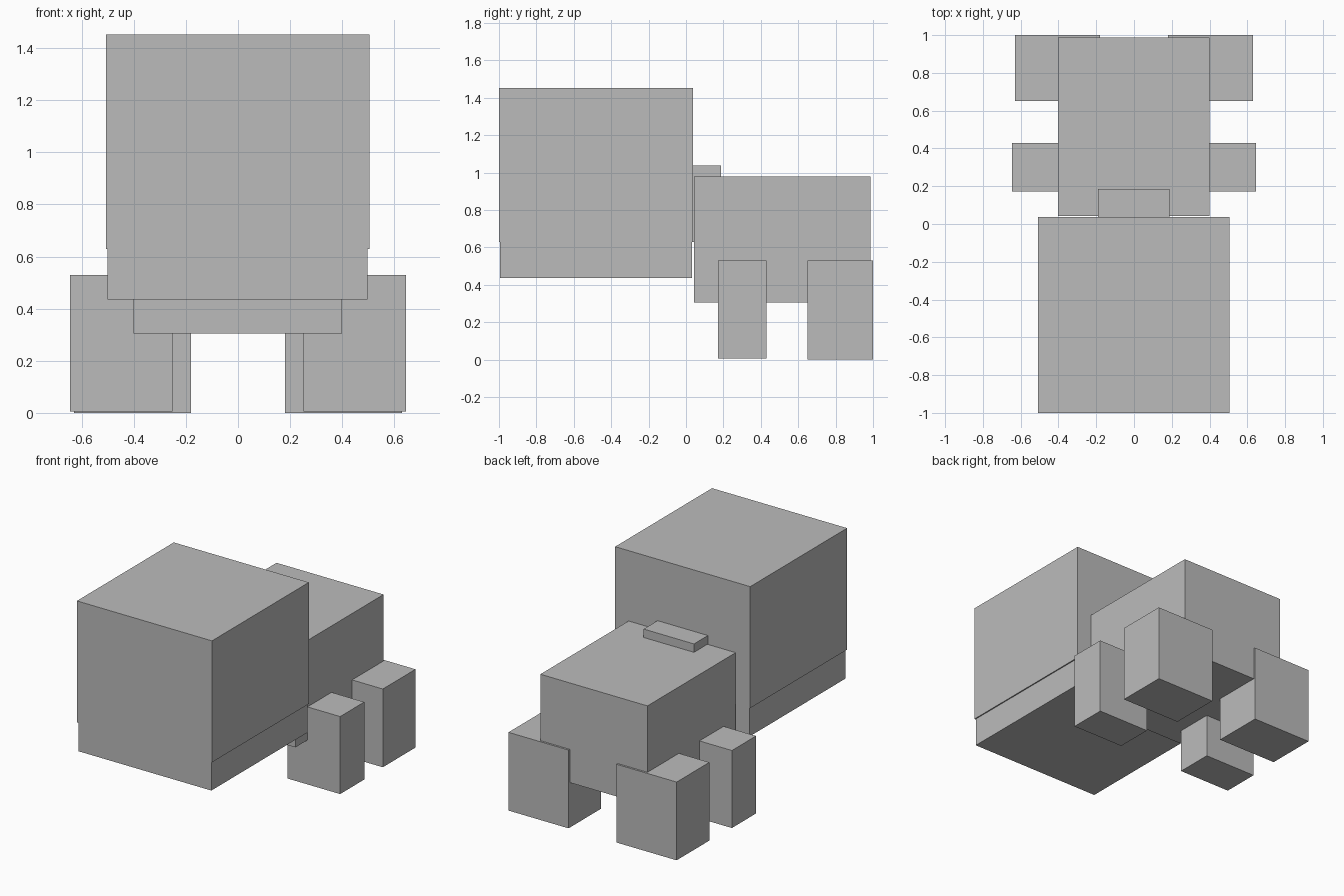
import bpy
import bmesh
from mathutils import Vector

default = bpy.data.objects.get("Cube")
if default:
    bpy.data.objects.remove(default, do_unlink=True)

# Single plain colour
grey = bpy.data.materials.new("plain_grey")
grey.use_nodes = True
colour = (0.5, 0.5, 0.5, 1)
grey.diffuse_color = colour
grey.node_tree.nodes["Principled BSDF"].inputs["Base Color"].default_value = colour


def box(name, x, y, z):
    """Axis-aligned box from (min, max) ranges, origin at its centre."""
    low, high = Vector((x[0], y[0], z[0])), Vector((x[1], y[1], z[1]))
    size = high - low
    bm = bmesh.new()
    bmesh.ops.create_cube(bm, size=1)
    bmesh.ops.scale(bm, vec=size, verts=bm.verts)
    mesh = bpy.data.meshes.new(name)
    bm.to_mesh(mesh)
    bm.free()
    mesh.materials.append(grey)
    obj = bpy.data.objects.new(name, mesh)
    obj.location = (low + high) / 2
    bpy.context.collection.objects.link(obj)
    return obj


# Head and the slightly smaller jaw below it
box("head", (-0.507, 0.505), (-1, 0.037), (0.63, 1.453))
box("jaw", (-0.5, 0.497), (-0.995, 0.033), (0.435, 0.63))

# Body, and the neck that joins it to the head
box("body", (-0.402, 0.4), (0.043, 0.987), (0.305, 0.98))
box("neck", (-0.19, 0.187), (0, 0.186), (0.63, 1.037))

# Legs, mirrored left and right
for side, sign in (("left", 1), ("right", -1)):
    for name, inner, outer, y, z in (
        ("front", 0.252, 0.645, (0.172, 0.43), (0.005, 0.53)),
        ("back", 0.18, 0.63, (0.65, 1), (0, 0.53)),
    ):
        x = sorted((sign * inner, sign * outer))
        box(f"{name}_leg_{side}", x, y, z)
